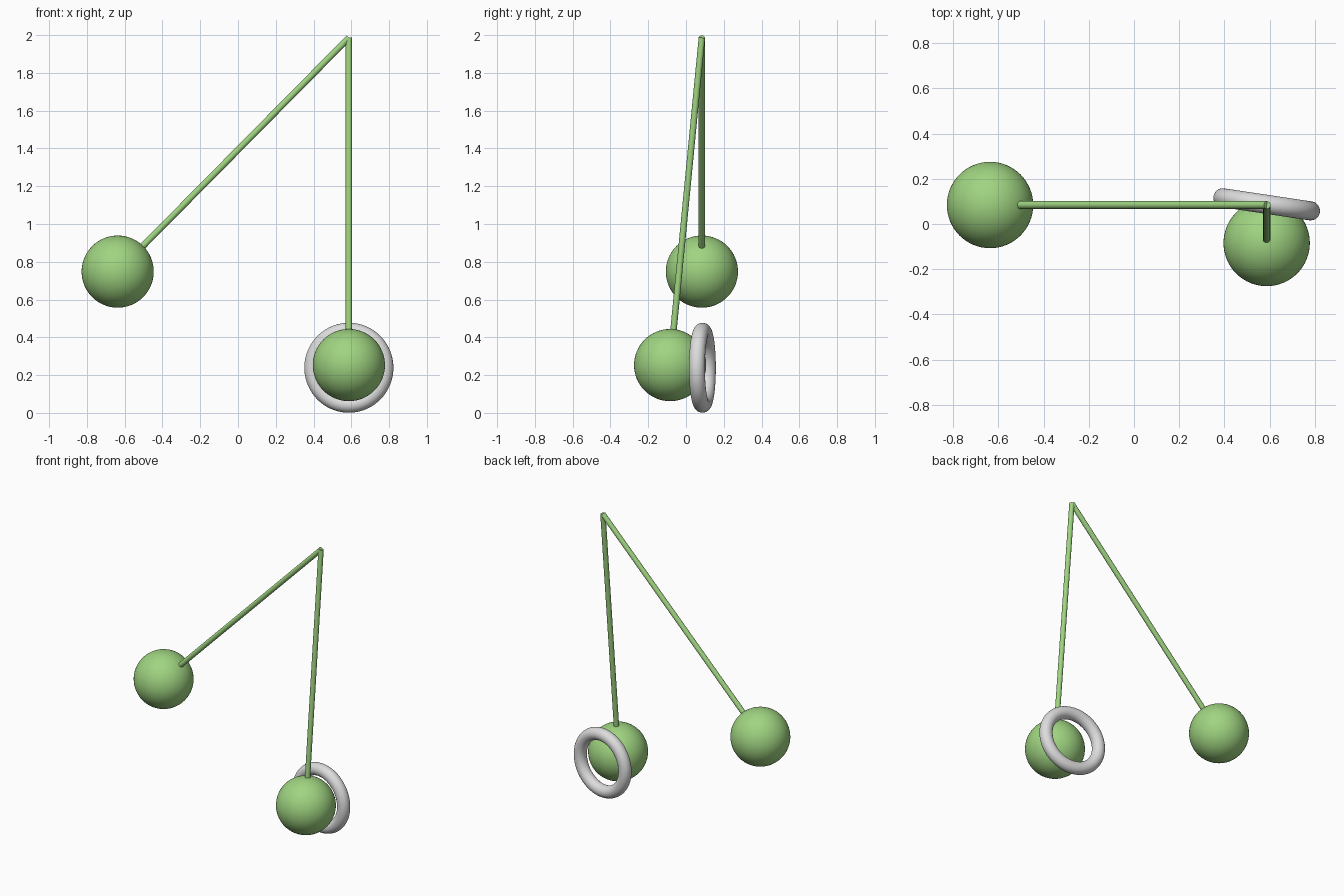
import bpy, math
from mathutils import Vector

if "Cube" in bpy.data.objects:
    bpy.data.objects.remove(bpy.data.objects["Cube"])


def material(name, rgb):
    m = bpy.data.materials.new(name)
    m.diffuse_color = (*rgb, 1)
    m.use_nodes = True
    m.node_tree.nodes["Principled BSDF"].inputs["Base Color"].default_value = m.diffuse_color
    return m


GREEN = material("leaf green", (0.35, 0.66, 0.22))
GREY = material("light grey", (0.72, 0.72, 0.72))


def finish(name, mat):
    ob = bpy.context.object
    ob.name = name
    ob.data.materials.append(mat)
    bpy.ops.object.shade_smooth_by_angle(angle=math.radians(40))
    return ob


APEX = Vector((0.587, 0.084, 1.986))
RADIUS = 0.191
FRUITS = {"left": Vector((-0.637, 0.084, 0.748)),
          "right": Vector((0.587, -0.084, 0.253))}

# Two round fruits, each hanging from a straight stem that meets at the apex
for side, centre in FRUITS.items():
    bpy.ops.mesh.primitive_uv_sphere_add(segments=64, ring_count=32,
                                         radius=RADIUS, location=centre)
    finish(side + "_fruit", GREEN)

    axis = (APEX - centre).normalized()
    foot = centre + axis * (RADIUS - 0.005)
    bpy.ops.mesh.primitive_cylinder_add(
        vertices=32, radius=0.017, depth=(APEX - foot).length,
        location=(APEX + foot) / 2, rotation=axis.to_track_quat('Z', 'Y').to_euler())
    finish(side + "_stem", GREEN)

# Upright ring behind the right fruit, turned slightly about the vertical
bpy.ops.mesh.primitive_torus_add(
    major_segments=96, minor_segments=32, major_radius=0.196, minor_radius=0.042,
    location=(0.587, 0.087, 0.239), rotation=(math.pi / 2, 0, math.radians(-8.5)))
finish("ring", GREY)
